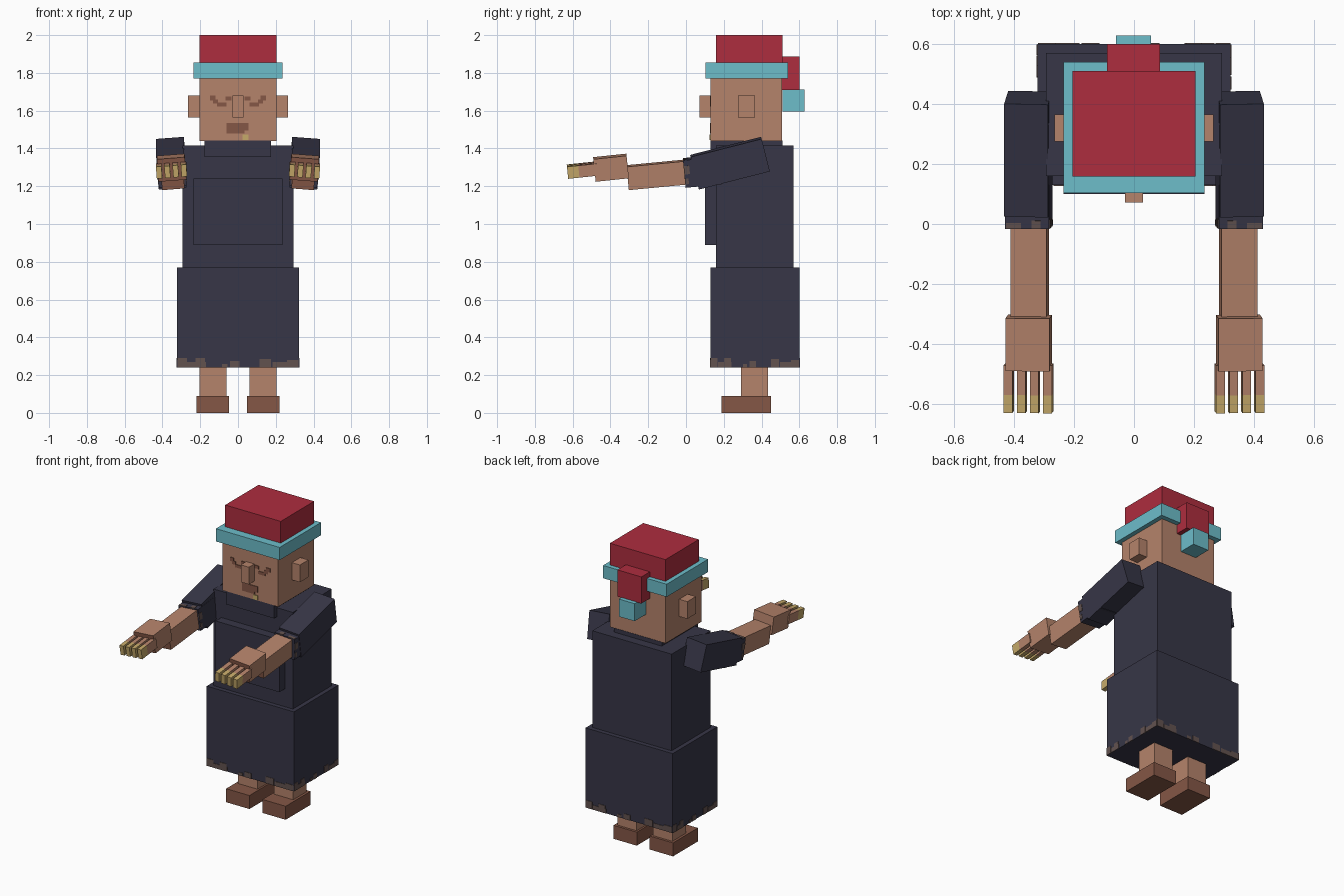
import bpy, bmesh
from math import radians
from mathutils import Matrix, Vector

if "Cube" in bpy.data.objects:
    bpy.data.objects.remove(bpy.data.objects["Cube"])


def material(name, hex_code):
    def lin(c):
        c /= 255
        return c / 12.92 if c <= 0.04045 else ((c + 0.055) / 1.055) ** 2.4
    m = bpy.data.materials.new(name)
    m.diffuse_color = [lin(int(hex_code[i:i + 2], 16)) for i in (0, 2, 4)] + [1]
    m.use_nodes = True
    m.node_tree.nodes["Principled BSDF"].inputs["Base Color"].default_value = m.diffuse_color
    return m


SKIN = material("skin", "B5836B")
BROWN = material("dark_brown", "855746")
NAVY = material("navy_cloth", "373647")
RED = material("red_felt", "AE2D3E")
CYAN = material("cyan_trim", "6DBDCA")
NAIL = material("yellow_nail", "C6AA6A")
RAG = material("worn_cloth", "62524F")


def box(name, center, size, mat, matrix=Matrix(), front=None):
    """Cuboid placed by centre and size in the space of matrix; optional front-face colour."""
    bm = bmesh.new()
    bmesh.ops.create_cube(bm, size=1)
    for v in bm.verts:
        v.co = Vector(center) + Vector(a * b for a, b in zip(v.co, size))
    bm.normal_update()
    mesh = bpy.data.meshes.new(name)
    mesh.materials.append(mat)
    if front:
        mesh.materials.append(front)
        for f in bm.faces:
            f.material_index = 1 if f.normal.y < -0.5 else 0
    bm.transform(matrix)
    bm.to_mesh(mesh)
    bm.free()
    ob = bpy.data.objects.new(name, mesh)
    bpy.context.collection.objects.link(ob)
    return ob


def span(name, x, y, z, mat):
    """Cuboid given by its ranges along the three axes."""
    r = (x, y, z)
    return box(name, [(a + b) / 2 for a, b in r], [b - a for a, b in r], mat)


# Head and face
span("head", (-.205, .205), (.13, .508), (1.44, 1.80), SKIN)
span("nose", (-.03, .03), (.072, .14), (1.565, 1.68), SKIN)
span("mouth", (-.06, .055), (.126, .132), (1.495, 1.535), BROWN).name = "mouth"
span("lower_lip", (-.06, .035), (.126, .132), (1.48, 1.50), BROWN)
span("tooth", (.025, .055), (.125, .133), (1.445, 1.475), NAIL)
for s in (-1, 1):
    def mirrored(a, b):
        return tuple(sorted((a * s, b * s)))
    span("ear", mirrored(.20, .265), (.275, .365), (1.565, 1.68), SKIN)
    # closed eyelids built from stepped plates
    for x0, x1, z0, z1 in ((.12, .148, 1.655, 1.68), (.105, .132, 1.638, 1.66),
                           (.06, .112, 1.622, 1.642), (.035, .065, 1.655, 1.675)):
        span("eyelid", mirrored(x0, x1), (.126, .132), (z0, z1), BROWN)

# Hat
span("hat_crown", (-.205, .205), (.158, .51), (1.80, 2.0), RED)
span("hat_band", (-.235, .235), (.103, .54), (1.77, 1.855), CYAN)
span("hat_tail", (-.09, .087), (.50, .60), (1.71, 1.888), RED)
span("hat_bobble", (-.06, .057), (.51, .628), (1.595, 1.712), CYAN)

# Robe
span("collar", (-.178, .175), (.13, .51), (1.355, 1.442), NAVY)
span("torso", (-.293, .293), (.16, .57), (.76, 1.415), NAVY)
span("chest_panel", (-.235, .235), (.10, .17), (.89, 1.24), NAVY)
span("skirt", (-.322, .322), (.13, .60), (.24, .77), NAVY)

# Worn patches along the hem: offset as a fraction of the half side, width, height
HEM = ((-.92, .05, .05), (-.68, .10, .03), (-.62, .05, .05), (-.22, .03, .02),
       (-.05, .05, .035), (.45, .06, .045), (.72, .10, .03), (.90, .06, .04))
for turn, half, depth in ((0, .322, .235), (90, .235, .322), (180, .322, .235), (270, .235, .322)):
    m = Matrix.Translation((0, .365, 0)) @ Matrix.Rotation(radians(turn), 4, 'Z')
    for u, w, h in HEM:
        box("hem_patch", (u * half, -depth, .24 + h / 2), (w * half / .322, .006, h), RAG, m)

# Legs and feet
for s in (-1, 1):
    box("leg", (s * .132, .363, .15), (.143, .143, .20), SKIN)
    box("foot", (s * .134, .32, .045), (.172, .262, .09), BROWN)


def arm_frame(s, x, y, z, pitch):
    return (Matrix.Translation((s * x, y, z)) @ Matrix.Rotation(radians(pitch), 4, 'X')
            @ Matrix.Rotation(radians(4.5 * s), 4, 'Y'))


# Arms stretched forward
for s in (-1, 1):
    box("sleeve", (0, 0, 0), (.147, .388, .178), NAVY, arm_frame(s, .353, .233, 1.322, 14.3))

    cuff = arm_frame(s, .351, .085, 1.279, 5.5)
    box("cuff", (0, 0, 0), (.147, .19, .146), NAVY, cuff)
    for x, w, d in ((-.03, .03, .028), (.045, .05, .02)):
        box("cuff_patch", (x * s, -.095 + d / 2, .073), (w, d, .006), RAG, cuff)
    for side in (-1, 1):
        for z, h, d in ((.02, .045, .03), (-.04, .03, .02)):
            box("cuff_patch", (side * .0735, -.095 + d / 2, z), (.006, d, h), RAG, cuff)

    box("forearm", (0, 0, 0), (.119, .41, .124), SKIN,
        arm_frame(s, .347, -.105, 1.265, 5.5), BROWN)
    box("hand", (0, 0, 0), (.147, .177, .12), SKIN,
        arm_frame(s, .351, -.397, 1.298, 6), BROWN)

    # four fingers, each ending in a long nail
    fingers = arm_frame(s, .352, -.553, 1.285, 6)
    for i in range(4):
        x = (i - 1.5) * .044
        box("finger", (x, .035, 0), (.029, .10, .064), SKIN, fingers)
        box("finger_nail", (x, -.045, 0), (.029, .06, .064), NAIL, fingers)
